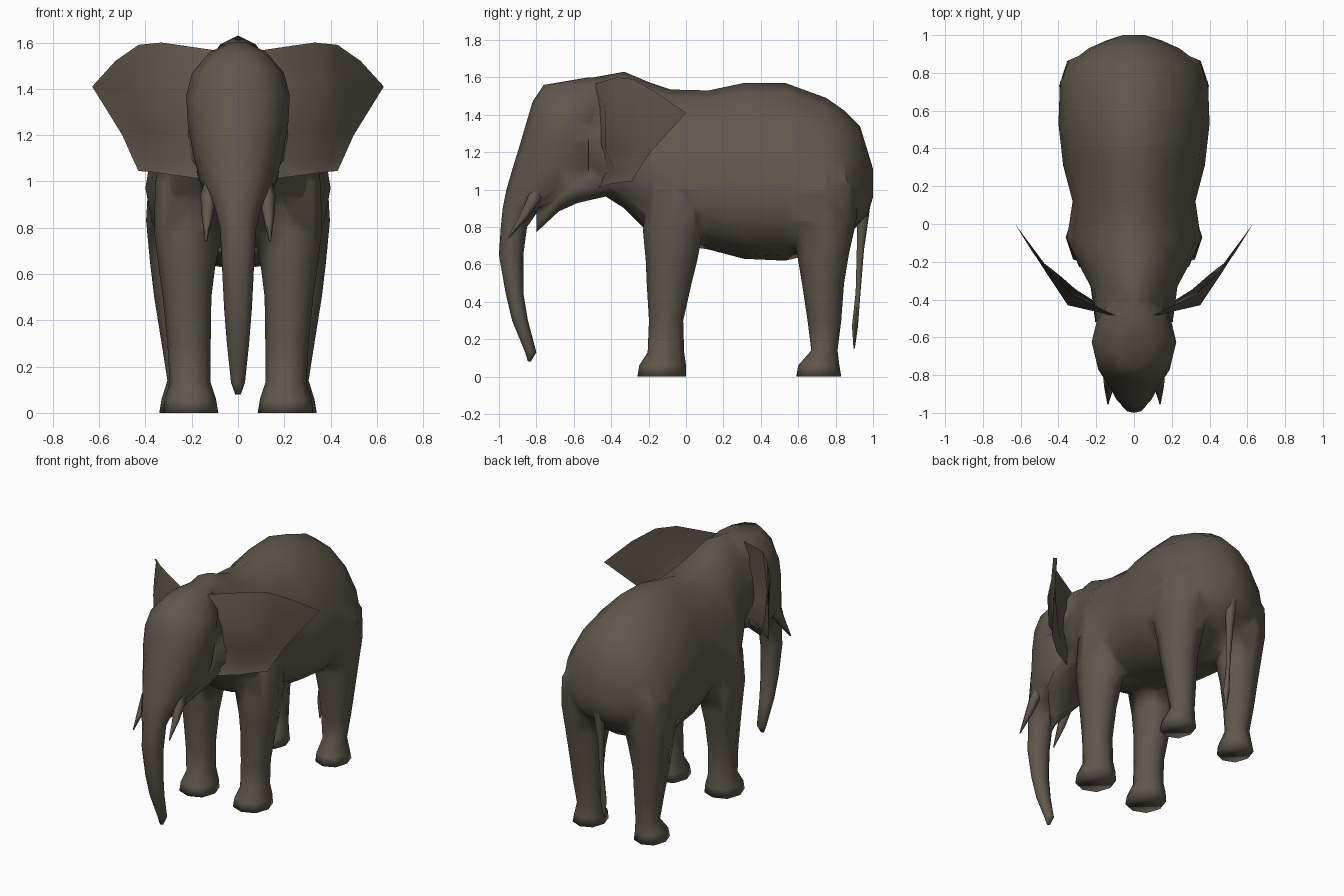
import bpy, bmesh, math

hide = bpy.data.materials.new("grey_brown_hide")
hide.diffuse_color = (0.115, 0.098, 0.072, 1)


def power(v, e):
    return math.copysign(abs(v) ** e, v)


def smooth(mesh, angle):
    for p in mesh.polygons:
        p.use_smooth = True
    mesh.set_sharp_from_angle(angle=math.radians(angle))


def finish(name, bm, mirror=False, angle=65):
    """Turn a bmesh into a smooth, optionally mirrored object."""
    bmesh.ops.recalc_face_normals(bm, faces=bm.faces)
    mesh = bpy.data.meshes.new(name)
    bm.to_mesh(mesh)
    bm.free()
    mesh.materials.append(hide)
    smooth(mesh, angle)
    obj = bpy.data.objects.new(name, mesh)
    bpy.context.collection.objects.link(obj)
    if mirror:
        m = obj.modifiers.new("other_side", 'MIRROR')
        m.use_axis = (True, False, False)
        m.use_mirror_merge = False
    return obj


def loft(name, rings, **kw):
    """Skin a list of closed rings and cap both ends."""
    bm = bmesh.new()
    loops = [[bm.verts.new(p) for p in ring] for ring in rings]
    n = len(loops[0])
    for a, b in zip(loops, loops[1:]):
        for i in range(n):
            j = (i + 1) % n
            bm.faces.new((a[i], a[j], b[j], b[i]))
    bm.faces.new(loops[0])
    bm.faces.new(loops[-1])
    return finish(name, bm, **kw)


def level_ring(z, y0, y1, x0, x1, n=8, e=0.9):
    """Horizontal rounded section between the given limits."""
    pts = []
    for i in range(n):
        a = 2 * math.pi * i / n
        pts.append(((x0 + x1) / 2 + (x1 - x0) / 2 * power(math.cos(a), e),
                    (y0 + y1) / 2 + (y1 - y0) / 2 * power(math.sin(a), e), z))
    return pts


def upright_ring(y, top, bottom, half, n=16):
    """Upright section, full below and narrowing to a ridge above."""
    mid = bottom + (top - bottom) * 0.37
    pts = []
    for i in range(n):
        a = 2 * math.pi * i / n
        s = math.sin(a)
        h, ex, ez = (top - mid, 1.15, 1.08) if s > 0 else (mid - bottom, 0.9, 0.9)
        pts.append((half * power(math.cos(a), ex), y, mid + h * power(s, ez)))
    return pts


# Torso and neck: y, top, bottom, half width
torso = [(-0.52, 1.595, 1.02, 0.205), (-0.33, 1.63, 0.90, 0.23),
         (-0.20, 1.575, 0.77, 0.30), (-0.08, 1.535, 0.71, 0.355),
         (0.12, 1.53, 0.68, 0.325), (0.31, 1.57, 0.63, 0.375),
         (0.53, 1.57, 0.62, 0.40), (0.75, 1.49, 0.67, 0.392),
         (0.85, 1.42, 0.74, 0.345), (0.93, 1.34, 0.82, 0.24),
         (0.97, 1.21, 0.86, 0.15), (1.0, 1.11, 0.96, 0.06)]
body = loft("body", [upright_ring(*s) for s in torso])

# Head running down into the trunk: z, front, back, half width
head = [(1.60, -0.52, -0.36, 0.04), (1.56, -0.76, -0.32, 0.12),
        (1.47, -0.82, -0.36, 0.198), (1.37, -0.85, -0.40, 0.224),
        (1.25, -0.885, -0.41, 0.217), (1.12, -0.925, -0.41, 0.195),
        (1.00, -0.96, -0.44, 0.165), (0.90, -0.98, -0.78, 0.105),
        (0.80, -0.99, -0.85, 0.078), (0.65, -1.00, -0.87, 0.07),
        (0.45, -0.965, -0.87, 0.06), (0.30, -0.93, -0.845, 0.048),
        (0.13, -0.86, -0.80, 0.03), (0.08, -0.845, -0.83, 0.012)]
parts = [loft("head_and_trunk", [level_ring(z, f, b, -w, w, n=12, e=0.95)
                                 for z, f, b, w in head])]

# Lower jaw
jaw = [(-0.38, 1.22, 0.97, 0.18), (-0.58, 1.15, 0.925, 0.172),
       (-0.68, 1.10, 0.88, 0.14), (-0.745, 1.00, 0.82, 0.075),
       (-0.80, 0.89, 0.77, 0.02)]
parts.append(loft("lower_jaw", [upright_ring(*s, n=10) for s in jaw]))

# Legs: z, front, back, inner, outer; the tops taper into the torso
front_leg = [(0, -0.26, 0, 0.085, 0.325), (0.06, -0.25, 0, 0.095, 0.318),
             (0.13, -0.205, -0.01, 0.118, 0.295),
             (0.30, -0.198, -0.015, 0.118, 0.305),
             (0.50, -0.21, 0.03, 0.115, 0.325),
             (0.62, -0.215, 0.06, 0.10, 0.342),
             (0.78, -0.23, 0.09, 0.07, 0.362),
             (1.00, -0.205, 0.08, 0.07, 0.358),
             (1.22, -0.14, 0.04, 0.10, 0.27)]
rear_leg = [(0, 0.59, 0.83, 0.13, 0.34), (0.06, 0.60, 0.82, 0.135, 0.33),
            (0.14, 0.67, 0.81, 0.145, 0.305), (0.30, 0.65, 0.83, 0.142, 0.33),
            (0.50, 0.62, 0.845, 0.13, 0.362), (0.65, 0.595, 0.87, 0.105, 0.38),
            (0.83, 0.55, 0.91, 0.075, 0.397), (1.02, 0.56, 0.915, 0.08, 0.386),
            (1.22, 0.62, 0.82, 0.10, 0.29)]
parts.append(loft("front_legs", [level_ring(*s) for s in front_leg], mirror=True))
parts.append(loft("rear_legs", [level_ring(*s) for s in rear_leg], mirror=True))

# Fuse torso, head, jaw and legs into one skin
for p in parts:
    m = body.modifiers.new("join_" + p.name, 'BOOLEAN')
    m.operation = 'UNION'
    m.solver = 'EXACT'
    m.object = p
bpy.context.view_layer.update()
deps = bpy.context.evaluated_depsgraph_get()
skin = bpy.data.meshes.new_from_object(body.evaluated_get(deps))
body.modifiers.clear()
body.data = skin
for p in parts:
    bpy.data.objects.remove(p)
bm = bmesh.new()
bm.from_mesh(skin)
bmesh.ops.remove_doubles(bm, verts=bm.verts, dist=0.004)
bmesh.ops.triangulate(bm, faces=[f for f in bm.faces if len(f.verts) > 4])
bm.to_mesh(skin)
bm.free()
smooth(skin, 110)

# Tusks with their cheek sheaths
tusk = [(1.02, -0.83, -0.74, 0.075, 0.14), (0.94, -0.86, -0.775, 0.09, 0.163),
        (0.85, -0.90, -0.84, 0.108, 0.157), (0.74, -0.955, -0.945, 0.134, 0.142)]
loft("tusks", [level_ring(*s, n=6, e=1) for s in tusk], mirror=True)

# Tail with a small tuft
tail = [(1.10, 0.92, 0.995, 0.05), (0.98, 0.92, 0.998, 0.045),
        (0.84, 0.91, 0.98, 0.035), (0.68, 0.91, 0.955, 0.024),
        (0.45, 0.905, 0.935, 0.014), (0.27, 0.885, 0.922, 0.024),
        (0.15, 0.895, 0.903, 0.004)]
loft("tail", [level_ring(z, f, b, -w, w, n=6, e=1) for z, f, b, w in tail])

# Ears: columns of points from root to rim, each from top to bottom
ear = [[(0.09, -0.49, 1.565), (0.17, -0.46, 1.44), (0.17, -0.46, 1.24), (0.16, -0.44, 1.09), (0.15, -0.47, 1.01)],
       [(0.33, -0.37, 1.60), (0.35, -0.43, 1.42), (0.34, -0.43, 1.22), (0.31, -0.38, 1.09), (0.30, -0.40, 1.03)],
       [(0.43, -0.28, 1.59), (0.47, -0.25, 1.42), (0.44, -0.27, 1.23), (0.39, -0.31, 1.09), (0.37, -0.34, 1.04)],
       [(0.53, -0.16, 1.52), (0.63, 0.00, 1.41), (0.50, -0.19, 1.20), (0.46, -0.25, 1.11), (0.43, -0.29, 1.045)]]
bm = bmesh.new()
front = [[bm.verts.new(p) for p in col] for col in ear]
# The back sheet shares the outline and swells out behind the middle
back = [[bm.verts.new((x, y + 0.035, z)) if 0 < c < 3 and 0 < r < 4 else front[c][r]
         for r, (x, y, z) in enumerate(col)] for c, col in enumerate(ear)]
for grid in (front, back):
    for a, b in zip(grid, grid[1:]):
        for i in range(len(a) - 1):
            bm.faces.new((a[i], a[i + 1], b[i + 1], b[i]))
finish("ears", bm, mirror=True, angle=80)
